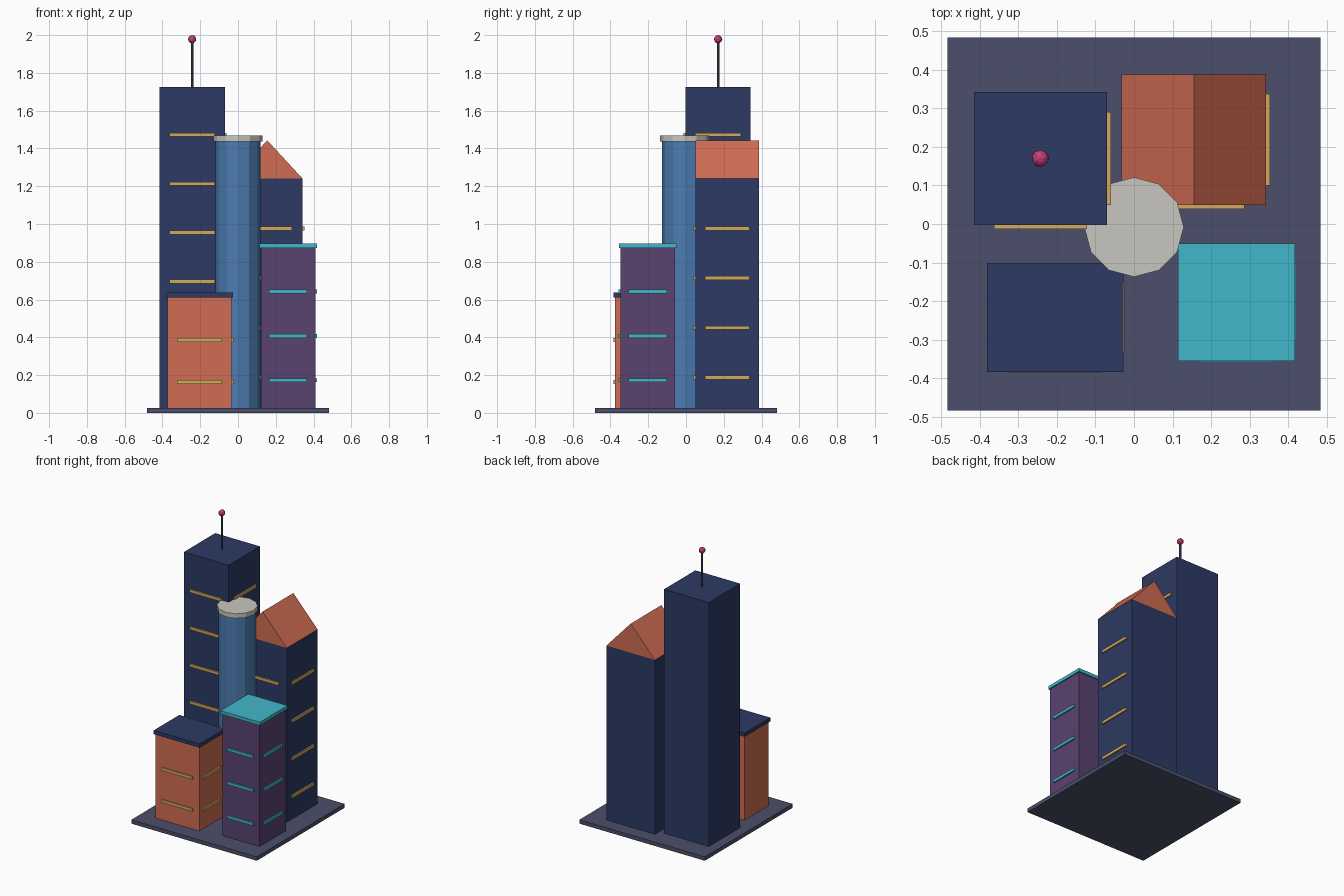
import bpy
import bmesh
from mathutils import Matrix, Vector

cube = bpy.data.objects.get("Cube")
if cube:
    bpy.data.objects.remove(cube, do_unlink=True)


def material(name, r, g, b):
    """Flat material from display colour values, stored as linear."""
    rgba = [((c / 255 + 0.055) / 1.055) ** 2.4 for c in (r, g, b)] + [1.0]
    mat = bpy.data.materials.new(name)
    mat.use_nodes = True
    mat.diffuse_color = rgba
    shader = next(n for n in mat.node_tree.nodes if n.type == 'BSDF_PRINCIPLED')
    shader.inputs["Base Color"].default_value = rgba
    return mat


slate = material("slate", 75, 79, 106)
navy = material("navy", 44, 58, 99)
gold = material("gold", 212, 170, 95)
blue = material("glass blue", 76, 124, 178)
grey = material("pale grey", 201, 198, 191)
orange = material("terracotta", 208, 108, 82)
purple = material("purple", 90, 66, 112)
teal = material("teal", 65, 183, 202)
pink = material("pink", 200, 62, 122)


def finish(name, bm, mat):
    mesh = bpy.data.meshes.new(name)
    bmesh.ops.recalc_face_normals(bm, faces=bm.faces)
    bm.to_mesh(mesh)
    bm.free()
    mesh.materials.append(mat)
    obj = bpy.data.objects.new(name, mesh)
    bpy.context.collection.objects.link(obj)
    return obj


def add_box(bm, centre, size):
    matrix = Matrix.Translation(centre) @ Matrix.Diagonal((*size, 1))
    bmesh.ops.create_cube(bm, size=1, matrix=matrix)


def box(name, mat, x, y, z):
    """Box from its (low, high) range on each axis."""
    bm = bmesh.new()
    low, high = (Vector(v) for v in zip(x, y, z))
    add_box(bm, (low + high) / 2, high - low)
    return finish(name, bm, mat)


def cylinder(name, mat, x, y, z, radius, sides):
    bm = bmesh.new()
    bmesh.ops.create_cone(bm, cap_ends=True, segments=sides, radius1=radius,
                          radius2=radius, depth=z[1] - z[0],
                          matrix=Matrix.Translation((x, y, sum(z) / 2)))
    return finish(name, bm, mat)


def window_strips(name, mat, x, y, first, step, count):
    """Ledges on the front and right-hand (+x) walls, 70% of wall width."""
    bm = bmesh.new()
    cx, cy = sum(x) / 2, sum(y) / 2
    wide, deep = 0.7 * (x[1] - x[0]), 0.7 * (y[1] - y[0])
    for i in range(count):
        z = first + i * step
        add_box(bm, (cx, y[0], z), (wide, 0.02, 0.02))
        add_box(bm, (x[1], cy, z), (0.02, deep, 0.02))
    return finish(name, bm, mat)


def building(name, mat, strip_mat, x, y, top, first, step, count):
    box(name, mat, x, y, (GROUND, top))
    window_strips(name + "_window_strips", strip_mat, x, y, first, step, count)


def slab(name, mat, x, y, z, lip=0.008):
    box(name, mat, (x[0] - lip, x[1] + lip), (y[0] - lip, y[1] + lip), z)


# Ground plate
GROUND = 0.027
box("ground_plate", slate, (-0.483, 0.483), (-0.483, 0.483), (0, GROUND))

# Tall tower with antenna
building("tall_tower", navy, gold, (-0.415, -0.07), (-0.003, 0.342),
         1.725, 0.178, 0.2588, 6)
cylinder("antenna_mast", slate, -0.243, 0.17, (1.725, 1.97), 0.007, 8)
bm = bmesh.new()
bmesh.ops.create_icosphere(bm, subdivisions=2, radius=0.022,
                           matrix=Matrix.Translation((-0.243, 0.17, 1.978)))
finish("antenna_ball", bm, pink)

# Gabled tower: the roof is a triangle profile pushed back along y
gx, gy = (-0.032, 0.342), (0.049, 0.387)
building("gabled_tower", navy, gold, gx, gy, 1.24, 0.188, 0.2627, 4)
bm = bmesh.new()
gable = bm.faces.new([bm.verts.new(p) for p in (
    (gx[0], gy[0], 1.24), (gx[1], gy[0], 1.24), (sum(gx) / 2, gy[0], 1.443))])
extruded = bmesh.ops.extrude_face_region(bm, geom=[gable], use_keep_orig=True)
bmesh.ops.translate(bm, vec=(0, gy[1] - gy[0], 0),
                    verts=[v for v in extruded["geom"]
                           if isinstance(v, bmesh.types.BMVert)])
finish("gable_roof", bm, orange)

# Round glass tower
cylinder("round_tower", blue, 0, -0.008, (GROUND, 1.436), 0.118, 12)
cylinder("round_tower_cap", grey, 0, -0.008, (1.436, 1.468), 0.129, 12)

# Low front block
lx, ly = (-0.373, -0.035), (-0.375, -0.109)
building("low_block", orange, gold, lx, ly, 0.614, 0.163, 0.223, 2)
slab("low_block_roof", navy, lx, ly, (0.612, 0.638))

# Medium front block
mx, my = (0.122, 0.409), (-0.347, -0.058)
building("medium_block", purple, teal, mx, my, 0.876, 0.173, 0.2345, 3)
slab("medium_block_roof", teal, mx, my, (0.874, 0.897))
